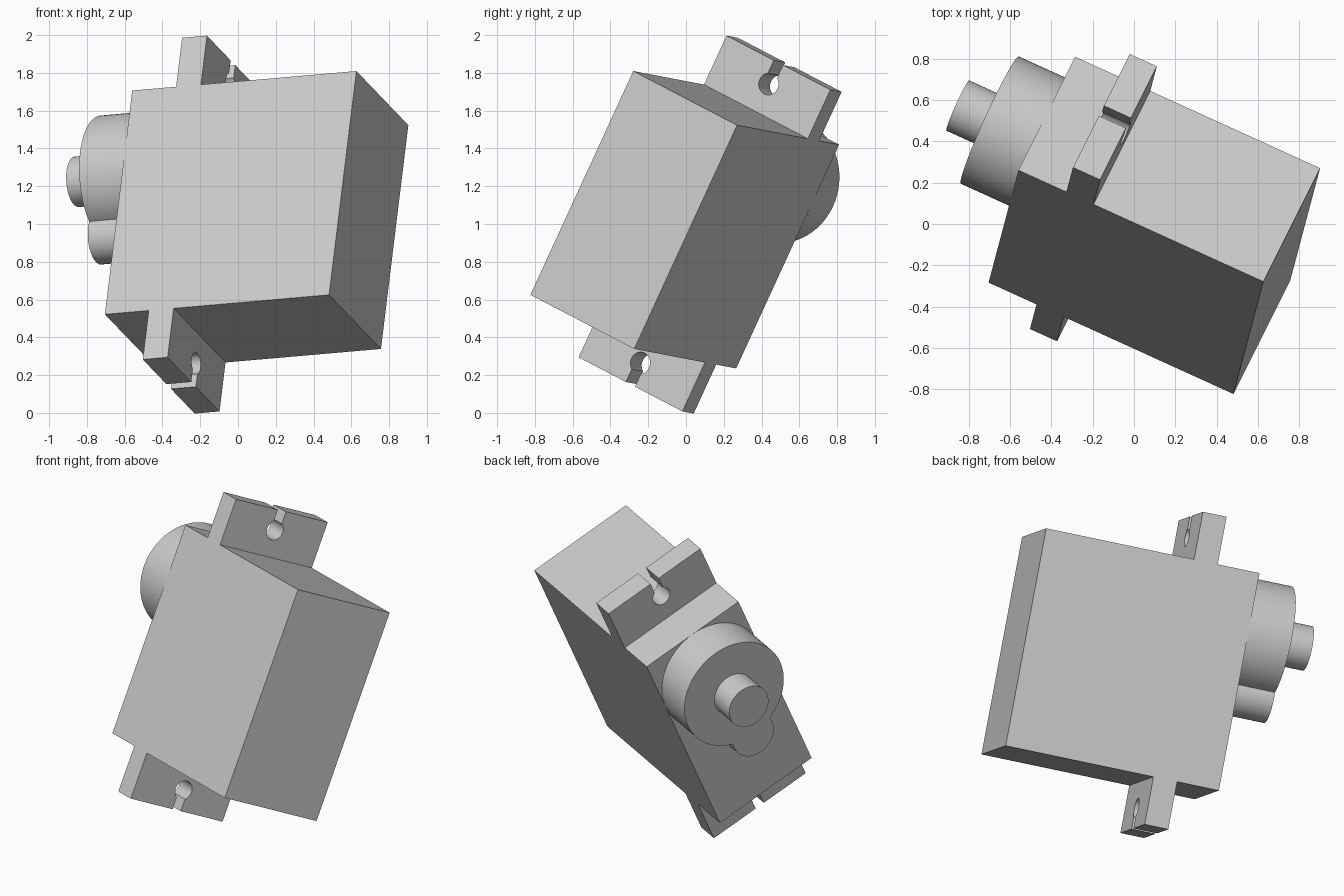
import bpy, bmesh
from math import sin, cos, acos, asin, pi
from mathutils import Matrix, Vector

cube = bpy.data.objects.get("Cube")
if cube:
    bpy.data.objects.remove(cube, do_unlink=True)

# Main sizes, in the tilted frame: length, width, shaft direction
LENGTH, WIDTH, HEIGHT = 1.312, 0.678, 1.308
MID = WIDTH / 2

# Tilted frame of the whole motor
along = Vector((0.1105, 0.4154, 0.9032)).normalized()
across = Vector((0.4056, 0.8112, -0.4204))
across = (across - along * across.dot(along)).normalized()
shaft_dir = along.cross(across)
frame = Matrix((along, across, shaft_dir)).transposed().to_4x4()
frame.translation = (0.482, -0.824, 0.625)

grey = bpy.data.materials.new("plain grey")
grey.use_nodes = True
colour = (0.6, 0.6, 0.6, 1)
grey.diffuse_color = colour
grey.node_tree.nodes["Principled BSDF"].inputs["Base Color"].default_value = colour


def arc(cx, cy, r, start, end, steps):
    return [(cx + r * cos(start + (end - start) * i / steps),
             cy + r * sin(start + (end - start) * i / steps)) for i in range(steps + 1)]


def extrude(name, outline, low, high, smooth=False):
    """Extrude a flat outline along the shaft direction."""
    bm = bmesh.new()
    face = bm.faces.new([bm.verts.new((x, y, low)) for x, y in outline])
    top = bmesh.ops.extrude_face_region(bm, geom=[face])["geom"]
    verts = [v for v in top if isinstance(v, bmesh.types.BMVert)]
    bmesh.ops.translate(bm, verts=verts, vec=(0, 0, high - low))
    bmesh.ops.recalc_face_normals(bm, faces=bm.faces)
    mesh = bpy.data.meshes.new(name)
    bm.to_mesh(mesh)
    bm.free()
    mesh.materials.append(grey)
    obj = bpy.data.objects.new(name, mesh)
    bpy.context.collection.objects.link(obj)
    obj.matrix_world = frame
    if smooth:
        bpy.ops.object.select_all(action="DESELECT")
        obj.select_set(True)
        bpy.context.view_layer.objects.active = obj
        bpy.ops.object.shade_smooth_by_angle(angle=pi / 6)
    return obj


# Main case
extrude("case", [(0, 0), (LENGTH, 0), (LENGTH, WIDTH), (0, WIDTH)], 0, HEIGHT)

# Mounting tabs with a keyhole open to the outer edge
REACH, HOLE_AT, HOLE_R, SLOT = 0.287, 0.162, 0.058, 0.03
gap = asin(SLOT / HOLE_R)
keyhole = arc(HOLE_AT, MID, HOLE_R, 2 * pi - gap, gap, 32)
tab = ([(0, 0), (REACH, 0), (REACH, MID - SLOT)] + keyhole
       + [(REACH, MID + SLOT), (REACH, WIDTH), (0, WIDTH)])
extrude("upper_tab", [(LENGTH + x, y) for x, y in tab], 0.907, 1.052, True)
extrude("lower_tab", [(-x, y) for x, y in tab], 0.907, 1.052, True)

# Gear housing: a large round boss merged with a small one
BIG, SMALL = MID, 0.14
big_x, small_x = LENGTH - BIG, 0.628
dist = big_x - small_x
a = acos((dist ** 2 + BIG ** 2 - SMALL ** 2) / (2 * dist * BIG))
b = acos((dist ** 2 + SMALL ** 2 - BIG ** 2) / (2 * dist * SMALL))
housing = (arc(big_x, MID, BIG, a - pi, pi - a, 80)
           + arc(small_x, MID, SMALL, b, 2 * pi - b, 32)[1:-1])
extrude("gear_housing", housing, HEIGHT, 1.571, True)

# Output shaft
extrude("output_shaft", arc(big_x, MID, 0.134, 0, 2 * pi, 48)[:-1], 1.571, 1.742, True)
